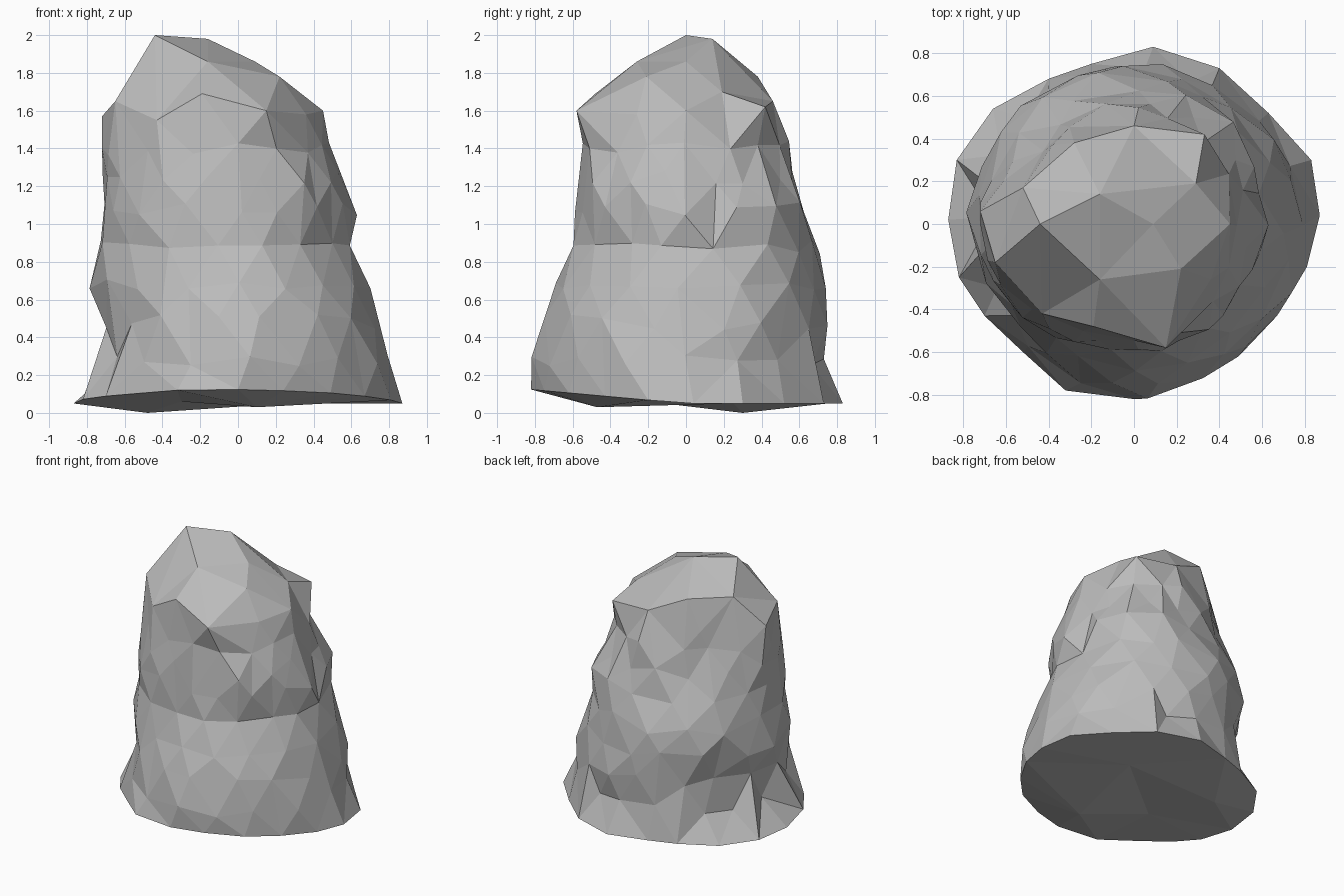
import bpy
import bmesh
import random
from math import atan2, cos, sin, pi, exp
from mathutils import Vector

random.seed(11)
default_cube = bpy.data.objects.get("Cube")
if default_cube:
    bpy.data.objects.remove(default_cube, do_unlink=True)

# Plain grey stone colour
stone = bpy.data.materials.new("grey stone")
stone.use_nodes = True
grey = (0.5, 0.5, 0.5, 1)
stone.diffuse_color = grey
stone.node_tree.nodes["Principled BSDF"].inputs["Base Color"].default_value = grey

# Outline of the wide foot, as seen from above
foot_outline = [
    (.09, .83), (.4, .73), (.63, .52), (.83, .3), (.87, .04), (.81, -.2),
    (.67, -.43), (.49, -.62), (.24, -.75), (0, -.82), (-.32, -.78), (-.52, -.6),
    (-.7, -.43), (-.82, -.25), (-.87, .02), (-.83, .3), (-.66, .54),
    (-.4, .68), (-.2, .75)]

# Body levels: height, then reach towards left (+x), right, back (+y), front
body_levels = [
    (.27, .79, .70, .72, .80), (.48, .75, .70, .75, .76),
    (.68, .70, .77, .73, .68), (.88, .61, .73, .71, .62),
    (1.08, .62, .71, .64, .58), (1.25, .53, .72, .59, .55),
    (1.4, .48, .71, .54, .54)]

# Corners of the faceted crown and of the uneven underside
crown = [
    (-.44, 0, 2), (-.16, .14, 1.98), (.09, 0, 1.86), (.22, -.21, 1.78),
    (-.16, -.26, 1.86), (-.28, .38, 1.78), (0, .46, 1.65), (.33, .42, 1.62),
    (.29, .19, 1.7), (.45, 0, 1.6), (.15, -.58, 1.6), (-.19, -.48, 1.69),
    (-.43, -.42, 1.55), (-.65, -.18, 1.65), (-.72, .06, 1.57),
    (-.52, .17, 1.78), (-.38, .37, 1.55), (.36, -.26, 1.58)]
underside = [(-.48, .3, 0), (.1, -.47, .03), (.25, .25, .05), (-.3, -.2, .06)]

# Hollows in the sides: direction angle, height, depth (negative for lumps)
hollows = [(-.73 * pi, 1.18, -.1), (-.57 * pi, .9, .06), (-.25 * pi, 1.24, -.12),
           (-.2 * pi, .95, .11), (.25 * pi, 1.08, -.08), (.25 * pi, .86, .04),
           (.36 * pi, 1.35, .04), (.75 * pi, 1.36, .16), (.75 * pi, .92, -.03),
           (pi, .26, .04)]


def hollow_depth(angle, height):
    total = 0
    for direction, level, depth in hollows:
        turn = (angle - direction + pi) % (2 * pi) - pi
        total += depth * exp(-(turn / .33) ** 2 - ((height - level) / .16) ** 2)
    return total


def body_ring(level, sides, stagger):
    height, left, right, back, front = level
    for step in range(sides):
        angle = 2 * pi * (step + stagger + random.uniform(-.2, .2)) / sides
        swell = 1 + random.uniform(-.025, .025) - hollow_depth(angle, height)
        x = cos(angle) * (left if cos(angle) > 0 else right)
        y = sin(angle) * (back if sin(angle) > 0 else front)
        yield Vector((x * swell, y * swell, height + random.uniform(-.04, .04)))


# Each corner gets a place in the stone and a direction on a wrapping sphere
mesh = bmesh.new()
places = {}


def add_corner(place, direction):
    places[mesh.verts.new(direction.normalized())] = place


def add_side_corner(place):
    angle = atan2(place.y, place.x)
    add_corner(place, Vector((cos(angle), sin(angle), 1.2 * (place.z - .9))))


for x, y, z in crown:
    add_corner(Vector((x, y, z)), Vector((x / .62, y / .62, 1.2 * (z - .9))))
for x, y, z in underside:
    add_corner(Vector((x, y, z)), Vector((x, y, -1.5)))
for x, y in foot_outline:
    add_side_corner(Vector((x, y, .05 + .09 * max(0, -y))))
for number, level in enumerate(body_levels):
    for place in body_ring(level, 16, number % 2 / 2):
        add_side_corner(place)

# Wrap the sphere in facets, then move the corners to their places
bmesh.ops.convex_hull(mesh, input=mesh.verts[:])
for corner, place in places.items():
    corner.co = place
bmesh.ops.recalc_face_normals(mesh, faces=mesh.faces[:])

# The boulder, flat shaded
data = bpy.data.meshes.new("boulder")
mesh.to_mesh(data)
mesh.free()
data.materials.append(stone)
boulder = bpy.data.objects.new("boulder", data)
bpy.context.collection.objects.link(boulder)
